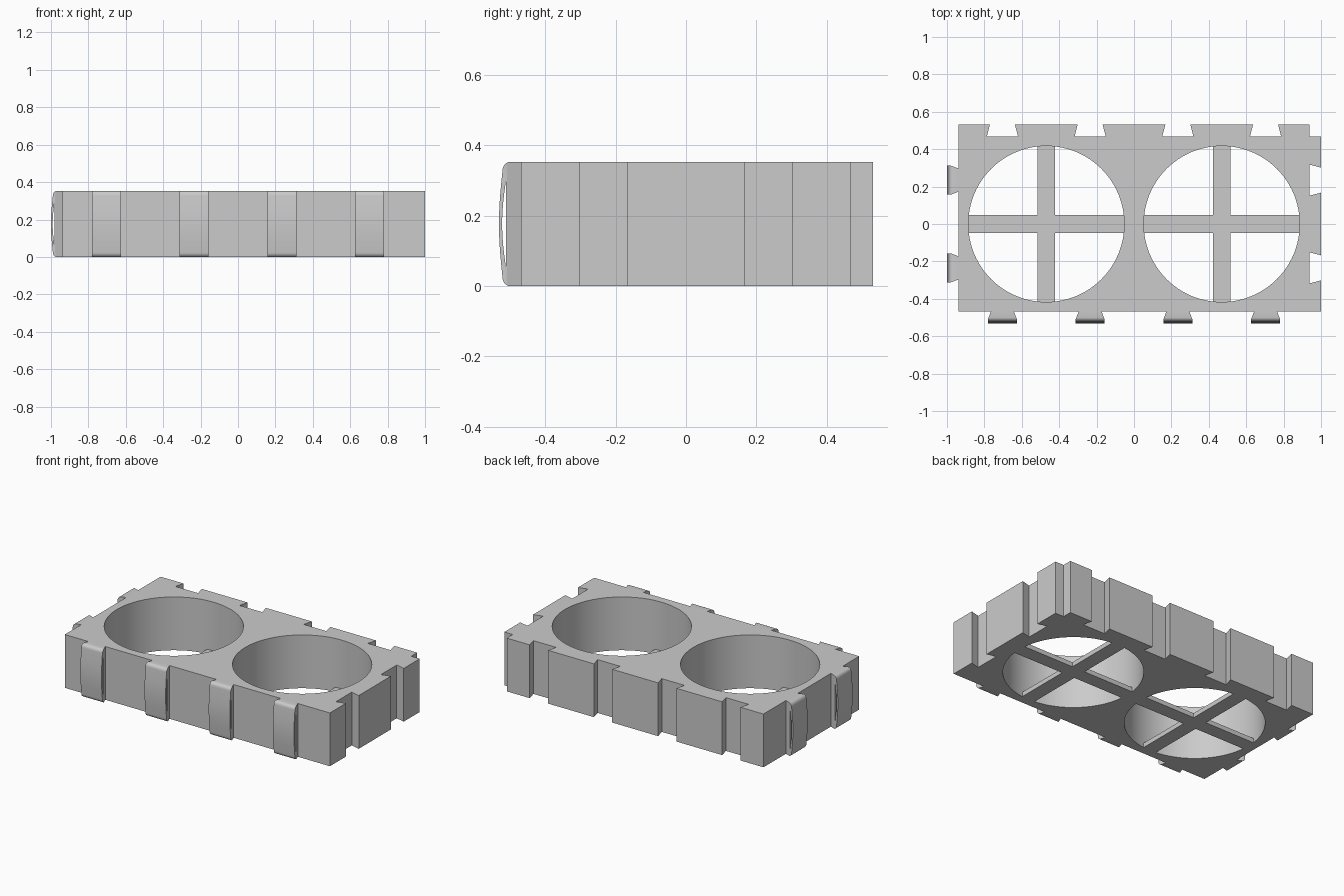
import bpy, bmesh, math
from mathutils import Matrix

if "Cube" in bpy.data.objects:
    bpy.data.objects.remove(bpy.data.objects["Cube"], do_unlink=True)

HEIGHT = 0.352     # block height
CELL = 0.469       # half the size of one square cell
RIM = 0.062        # depth of the slots and tabs
RADIUS = 0.417     # hole radius
BAR = 0.047        # half the width of a cross bar

grey = bpy.data.materials.new("plain grey")
grey.use_nodes = True
grey.diffuse_color = (0.6, 0.6, 0.6, 1)
grey.node_tree.nodes["Principled BSDF"].inputs["Base Color"].default_value = (0.6, 0.6, 0.6, 1)


def prism(name, points, low, high, axis="z"):
    """Extrude a closed outline along z, or an (y, z) outline along x."""
    bm = bmesh.new()
    if axis == "z":
        verts = [bm.verts.new((a, b, low)) for a, b in points]
        step = (0, 0, high - low)
    else:
        verts = [bm.verts.new((low, a, b)) for a, b in points]
        step = (high - low, 0, 0)
    face = bm.faces.new(verts)
    result = bmesh.ops.extrude_face_region(bm, geom=[face])
    moved = [v for v in result["geom"] if isinstance(v, bmesh.types.BMVert)]
    bmesh.ops.translate(bm, verts=moved, vec=step)
    bmesh.ops.recalc_face_normals(bm, faces=bm.faces)
    mesh = bpy.data.meshes.new(name)
    bm.to_mesh(mesh)
    bm.free()
    mesh.materials.append(grey)
    obj = bpy.data.objects.new(name, mesh)
    bpy.context.collection.objects.link(obj)
    return obj


def select(obj):
    bpy.ops.object.select_all(action="DESELECT")
    obj.select_set(True)
    bpy.context.view_layer.objects.active = obj


def combine(obj, cutter, operation):
    """Apply a boolean and throw the cutter away."""
    cutter.hide_render = True
    mod = obj.modifiers.new("cut", "BOOLEAN")
    mod.operation = operation
    mod.solver = "EXACT"
    mod.object = cutter
    select(obj)
    bpy.ops.object.modifier_apply(modifier=mod.name)
    bpy.data.objects.remove(cutter, do_unlink=True)


def smooth(obj):
    select(obj)
    bpy.ops.object.shade_smooth_by_angle(angle=math.radians(25))


# Dovetail slot: (offset along the edge, depth into the block)
slot = [(-0.067, 0), (-0.083, RIM), (0.083, RIM), (0.067, 0)]
right, back, left, front = 2 * CELL + RIM, CELL + RIM, -2 * CELL, -CELL
side_centres = [-CELL / 2, CELL / 2]
long_centres = [-1.5 * CELL, -CELL / 2, CELL / 2, 1.5 * CELL]

# Block outline with slots on the right and back and a notch at that corner
outline = [(left, front), (right, front)]
for c in side_centres:
    outline += [(right - d, c + o) for o, d in slot]
outline += [(right, CELL), (2 * CELL, CELL), (2 * CELL, back)]
for c in reversed(long_centres):
    outline += [(c - o, back - d) for o, d in slot]
outline.append((left, back))
block = prism("block", outline, 0, HEIGHT)

# Round holes
for x in (-CELL, CELL):
    circle = [(x + RADIUS * math.cos(math.tau * i / 96), RADIUS * math.sin(math.tau * i / 96))
              for i in range(96)]
    combine(block, prism("hole_cutter", circle, -0.1, HEIGHT + 0.1), "DIFFERENCE")
smooth(block)

# Cross bars across the bottom of each hole
for x, side in ((-CELL, "right"), (CELL, "left")):
    a, b = RADIUS + 0.001, BAR
    cross = [(b, b), (b, a), (-b, a), (-b, b), (-a, b), (-a, -b),
             (-b, -b), (-b, -a), (b, -a), (b, -b), (a, -b), (a, b)]
    prism(side + "_cross_bars", [(x + p, q) for p, q in cross], 0, 0.03)

# Spring tab pointing to -y: dovetail plan, rounded bowed profile, thin slit
plan = [(-0.062, 0), (-0.077, -0.04), (-0.077, -0.08), (0.077, -0.08), (0.077, -0.04), (0.062, 0)]
tab = prism("tab", plan, 0, HEIGHT)
mid = HEIGHT / 2
corner = [(-0.032 - 0.02 * math.sin(t), 0.025 - 0.025 * math.cos(t))
          for t in [math.pi / 2 * i / 6 for i in range(7)]]
bow = [(-0.052 - 0.01 * math.cos(math.pi / 2 * i / 8), mid + (mid - 0.025) * i / 8)
       for i in range(-7, 8)]
profile = [(0.05, 0)] + corner + bow + [(y, HEIGHT - z) for y, z in reversed(corner)] + [(0.05, HEIGHT)]
combine(tab, prism("profile_cutter", profile, -0.2, 0.2, "x"), "INTERSECT")
slit = [(-0.042 - 0.011 * math.cos(math.pi / 2 * i / 8), mid + 0.125 * i / 8) for i in range(-8, 9)]
combine(tab, prism("slit_cutter", slit, -0.2, 0.2, "x"), "DIFFERENCE")
smooth(tab)

# Place the tabs along the front and the right-hand end
places = [("front_tab", c, front, 0) for c in long_centres]
places += [("end_tab", left, c, -math.pi / 2) for c in side_centres]
for i, (name, x, y, turn) in enumerate(places):
    copy = bpy.data.objects.new(f"{name}_{i + 1}", tab.data)
    bpy.context.collection.objects.link(copy)
    copy.matrix_world = Matrix.Translation((x, y, 0)) @ Matrix.Rotation(turn, 4, "Z")
bpy.data.objects.remove(tab, do_unlink=True)
